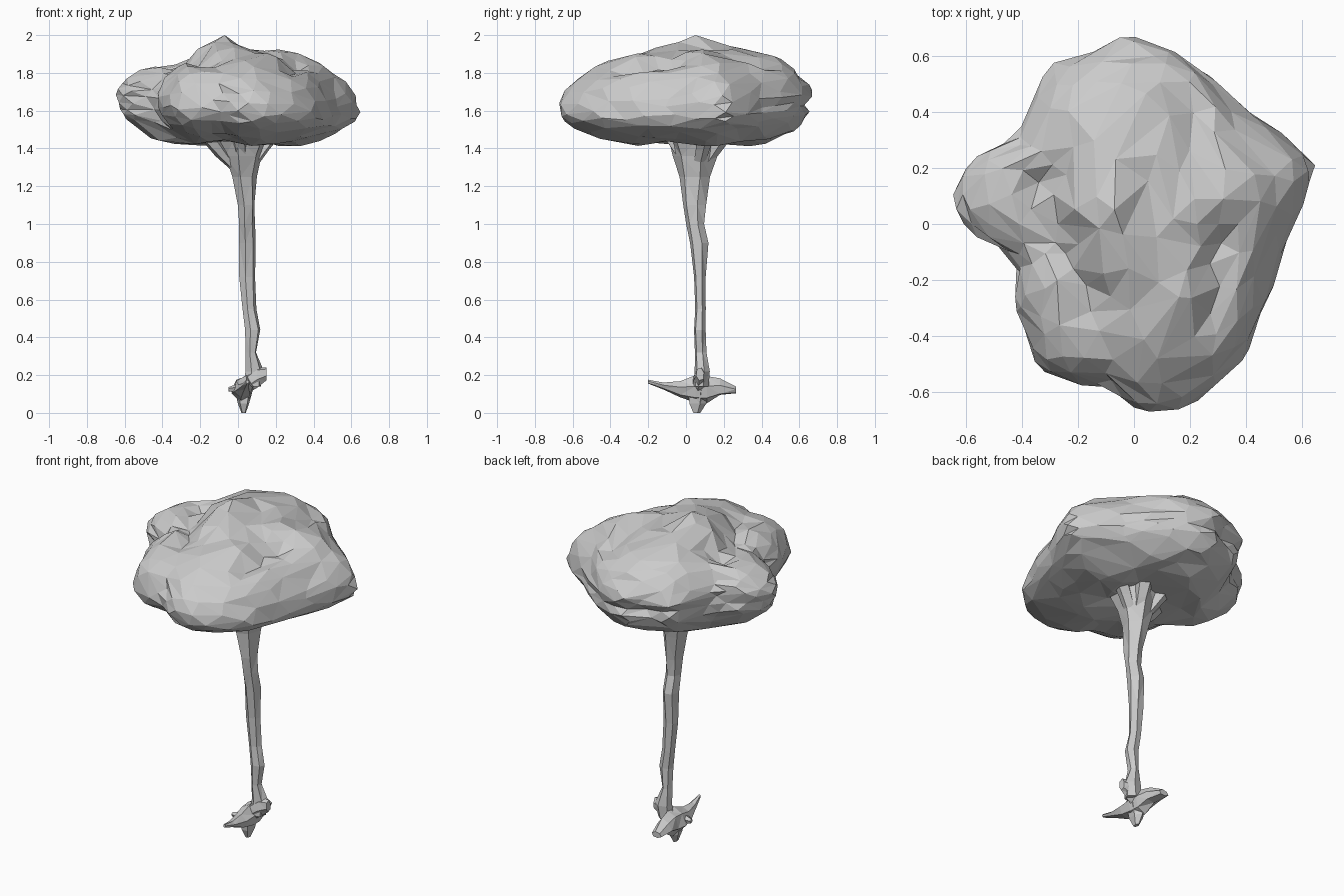
import bpy, bmesh, math, random
from mathutils import Vector, noise

if "Cube" in bpy.data.objects:
    bpy.data.objects.remove(bpy.data.objects["Cube"])

random.seed(4)


def finish(bm, name):
    bmesh.ops.recalc_face_normals(bm, faces=bm.faces)
    me = bpy.data.meshes.new(name)
    bm.to_mesh(me)
    bm.free()
    ob = bpy.data.objects.new(name, me)
    bpy.context.collection.objects.link(ob)
    return ob


def loft(name, rings, u, v, sides=6, jitter=0.0):
    """Skin rings of (centre, radius along u, radius along v)."""
    bm = bmesh.new()
    u, v = Vector(u), Vector(v)
    loops = []
    for c, ru, rv in rings:
        loop = []
        for i in range(sides):
            a = math.tau * (i + 0.25) / sides
            k = 1 + random.uniform(-jitter, jitter)
            loop.append(bm.verts.new(Vector(c) + u * ru * k * math.cos(a) + v * rv * k * math.sin(a)))
        loops.append(loop)
    for a, b in zip(loops, loops[1:]):
        for i in range(sides):
            j = (i + 1) % sides
            bm.faces.new((a[i], a[j], b[j], b[i]))
    bm.faces.new(loops[0])
    bm.faces.new(loops[-1])
    bmesh.ops.triangulate(bm, faces=bm.faces)
    return finish(bm, name)


# Canopy: plan outline, with rim height varying around it
outline = [(-.04, .675), (.10, .645), (.27, .54), (.41, .40), (.57, .29), (.65, .21),
           (.63, .12), (.56, -.03), (.50, -.20), (.45, -.35), (.40, -.47), (.28, -.59),
           (.15, -.675), (.03, -.675), (-.10, -.575), (-.27, -.57), (-.34, -.53), (-.38, -.40),
           (-.43, -.28), (-.41, -.17), (-.46, -.09), (-.57, -.05), (-.655, .08), (-.62, .17),
           (-.55, .26), (-.45, .30), (-.38, .40), (-.29, .575), (-.16, .61)]
polar = sorted((math.atan2(y, x), math.hypot(x, y)) for x, y in outline)
polar = [(polar[-1][0] - math.tau, polar[-1][1])] + polar + [(polar[0][0] + math.tau, polar[0][1])]


def plan_radius(a):
    for (a0, r0), (a1, r1) in zip(polar, polar[1:]):
        if a0 <= a <= a1:
            return r0 + (r1 - r0) * (a - a0) / max(a1 - a0, 1e-6)
    return polar[0][1]


def seg_dist(p, a, b):
    p, a, b = Vector(p), Vector(a), Vector(b)
    t = max(0, min(1, (p - a).dot(b - a) / max((b - a).length_squared, 1e-9)))
    return (p - a - (b - a) * t).length


# Gullies and bumps on the crown: start, end, height change, width
creases = [((-.36, .14), (-.14, -.28), -.07, .06), ((-.48, -.03), (-.42, .05), -.03, .15),
           ((.31, -.05), (.27, -.36), -.04, .04), ((.22, .15), (.20, .42), -.03, .05),
           ((-.1, .1), (.15, .14), -.02, .05), ((-.08, .05), (-.08, .06), .05, .12)]

bm = bmesh.new()
bmesh.ops.create_icosphere(bm, subdivisions=4, radius=1)
for vert in bm.verts:
    d = vert.co.copy()
    a = math.atan2(d.y, d.x)
    s = math.hypot(d.x, d.y)
    ca, sa = math.cos(a), math.sin(a)
    back, left, front = max(0, sa), max(0, -ca), max(0, -sa)
    # blunt back edge, full left underside, leaner front underside
    power = 1 - .4 * back * back
    if d.z < 0:
        power += -.25 * left * left + .2 * front * front
    r = plan_radius(a) * s ** power
    x, y = r * ca, r * sa
    rim = 1.63 - .05 * ca + .03 * sa
    n = noise.noise(d * 3.2 + Vector((5, 2, 7)))
    if d.z >= 0:
        z = rim + (1.93 - rim) * d.z
        z += sum(h * math.exp(-(seg_dist((x, y), p, q) / w) ** 2) for p, q, h, w in creases) * min(1, d.z * 3)
    else:
        z = rim + (rim - 1.425) * max(-1, d.z * 1.12)
        z += .03 * math.exp(-(math.hypot(x - .04, y - .05) / .13) ** 2)
    # fold under the back lobe, and a rough surface
    k = 1 - .06 * back ** 3 * math.exp(-((z - 1.63) / .025) ** 2)
    k += .05 * min(0, n) * (s > .5)
    vert.co = (x * k, y * k, z + .04 * n * abs(d.z))
max(bm.verts, key=lambda q: q.co.z).co.z = 2.0
canopy = finish(bm, "canopy")
dec = canopy.modifiers.new("coarse_facets", 'DECIMATE')
dec.ratio = 0.5

# Trunk, slightly crooked and flaring into the canopy
loft("trunk", [((.075, .08, .14), .05, .045), ((.085, .085, .22), .05, .04),
               ((.07, .08, .32), .028, .032), ((.077, .075, .44), .040, .032),
               ((.06, .078, .55), .036, .03), ((.05, .075, .72), .042, .033),
               ((.05, .07, .90), .042, .05), ((.047, .05, 1.0), .044, .048),
               ((.045, .045, 1.1), .047, .062), ((.03, .05, 1.25), .066, .085),
               ((.03, .05, 1.36), .10, .115), ((.03, .05, 1.47), .15, .16)],
     (1, 0, 0), (0, 1, 0), 6, .1)

# Short boughs spreading under the canopy
for i, (x, y, z) in enumerate([(-.15, .0, 1.42), (.19, .10, 1.45), (.08, .19, 1.43),
                               (.0, -.10, 1.46), (-.08, .17, 1.44)]):
    loft(f"bough_{i + 1}", [((.03, .05, 1.25), .03, .03),
                            ((.03 + (x - .03) * .6, .05 + (y - .05) * .6, z - .06), .04, .04),
                            ((x, y, z + .03), .05, .05)], (1, 0, 0), (0, 1, 0), 5, .12)

# Root clump: one long root front to back, a tap root and a side knob
loft("long_root", [((.05, -.20, .165), .008, .010), ((.04, -.12, .142), .025, .018),
                   ((.03, -.03, .125), .045, .04), ((.03, .05, .125), .06, .07),
                   ((.03, .11, .125), .055, .07), ((.02, .18, .135), .05, .045),
                   ((.01, .265, .12), .03, .018)], (1, 0, 0), (0, 0, 1), 6, .12)
loft("tap_root", [((.03, .055, .0), .012, .02), ((.03, .06, .05), .032, .05),
                  ((.03, .06, .12), .05, .06)], (1, 0, 0), (0, 1, 0), 5, .05)
loft("side_knob", [((.03, .07, .14), .045, .05), ((.10, .075, .19), .035, .055),
                   ((.15, .075, .205), .022, .035)], (0, 1, 0), (0, 0, 1), 6, .1)
loft("left_root_nub", [((.02, .02, .13), .04, .035), ((-.05, .02, .125), .012, .012)],
     (0, 1, 0), (0, 0, 1), 5, .1)
